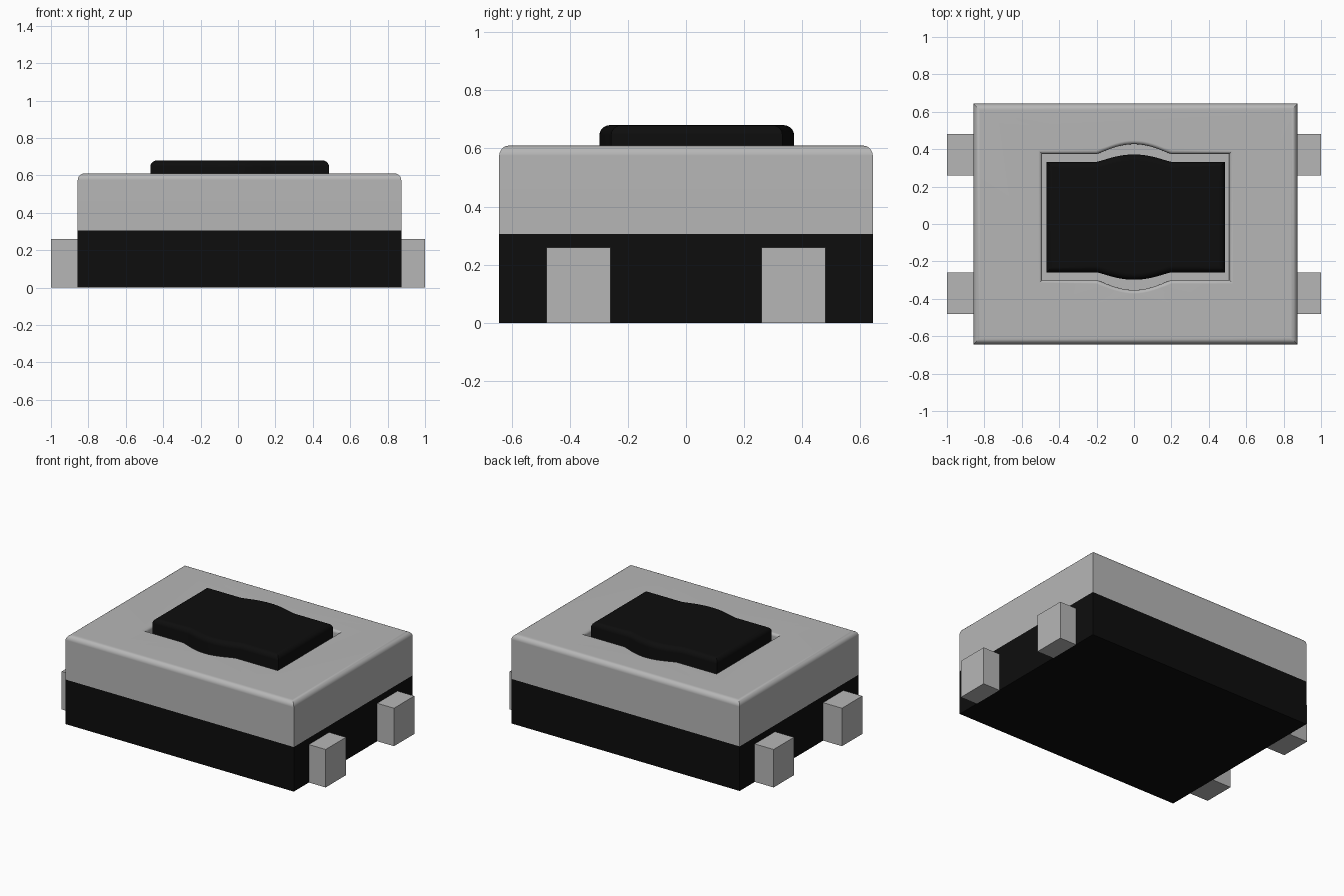
import bpy, bmesh, math

cube = bpy.data.objects.get("Cube")
if cube:
    bpy.data.objects.remove(cube, do_unlink=True)


def material(name, value, rough):
    m = bpy.data.materials.new(name)
    m.use_nodes = True
    col = (value, value, value, 1)
    m.diffuse_color = col
    bsdf = m.node_tree.nodes["Principled BSDF"]
    bsdf.inputs["Base Color"].default_value = col
    bsdf.inputs["Roughness"].default_value = rough
    return m


GREY = material("metal grey", 0.47, 0.5)
BLACK = material("black plastic", 0.004, 0.6)

# Main dimensions
X0, X1, Y = -0.857, 0.873, 0.643      # housing footprint
SPLIT, TOP = 0.305, 0.61              # cover seam and cover top
FLOOR, CAP = 0.56, 0.68               # recess floor and button top


def finish(name, bm, mat, smooth=False):
    bmesh.ops.recalc_face_normals(bm, faces=bm.faces)
    me = bpy.data.meshes.new(name)
    bm.to_mesh(me)
    bm.free()
    me.materials.append(mat)
    ob = bpy.data.objects.new(name, me)
    bpy.context.collection.objects.link(ob)
    if smooth:
        bpy.ops.object.select_all(action='DESELECT')
        ob.select_set(True)
        bpy.context.view_layer.objects.active = ob
        bpy.ops.object.shade_smooth_by_angle(angle=math.radians(32))
        mod = ob.modifiers.new("flat faces keep their normals", 'WEIGHTED_NORMAL')
        mod.keep_sharp = True
    return ob


def box(name, x0, x1, y0, y1, z0, z1, mat):
    bm = bmesh.new()
    bmesh.ops.create_cube(bm, size=1)
    for v in bm.verts:
        v.co.x = x0 if v.co.x < 0 else x1
        v.co.y = y0 if v.co.y < 0 else y1
        v.co.z = z0 if v.co.z < 0 else z1
    return finish(name, bm, mat)


def rect(d):
    """Housing outline shrunk by d."""
    return [(X0 + d, -Y + d), (X1 - d, -Y + d), (X1 - d, Y - d), (X0 + d, Y - d)]


def bulged(hx, hy, bulge, n=16):
    """Rectangle with a soft bulge in the middle of its front and back sides."""
    cx, cy, w = 0.009, 0.037, 0.2
    arc = []
    for i in range(n + 1):
        t = -1 + 2 * i / n
        arc.append((w * t, hy + bulge * (1 - t * t) ** 1.25))
    front = [(x, cy - y) for x, y in arc]
    back = [(x, cy + y) for x, y in reversed(arc)]
    return ([(cx - hx, cy - hy)] + front + [(cx + hx, cy - hy), (cx + hx, cy + hy)]
            + back + [(cx - hx, cy + hy)])


def ring(bm, pts, z):
    return [bm.verts.new((x, y, z)) for x, y in pts]


def bridge(bm, rings):
    for a, b in zip(rings, rings[1:]):
        for i in range(len(a)):
            j = (i + 1) % len(a)
            bm.faces.new((a[i], a[j], b[j], b[i]))


def quarter(r, steps=5):
    """Inset and drop below the top along a rounded edge, bottom to top."""
    angles = [math.pi / 2 * i / steps for i in range(steps + 1)]
    return [(r * (1 - math.cos(a)), r * (1 - math.sin(a))) for a in angles]


# Plastic base
box("base", X0, X1, -Y, Y, 0, SPLIT, BLACK)

# Metal cover: rounded top edge, shaped recess with a rounded rim
bm = bmesh.new()
outer = [ring(bm, rect(0), SPLIT)]
outer += [ring(bm, rect(d), TOP - drop) for d, drop in quarter(0.035)]
bridge(bm, outer)
bm.faces.new(outer[0])
hole = [ring(bm, bulged(0.50, 0.337, 0.053), FLOOR)]
hole += [ring(bm, bulged(0.50 + d, 0.337 + d, 0.053), TOP - drop)
         for d, drop in quarter(0.02)]
bridge(bm, hole)
bm.faces.new(hole[0])
rim = set(outer[-1]) | set(hole[-1])
edges = [e for e in bm.edges if e.verts[0] in rim and e.verts[1] in rim]
bmesh.ops.triangle_fill(bm, use_beauty=True, edges=edges, normal=(0, 0, 1))
finish("cover", bm, GREY, smooth=True)

# Push button standing in the recess
bm = bmesh.new()
rings = [ring(bm, bulged(0.478, 0.295, 0.04), FLOOR - 0.02)]
rings += [ring(bm, bulged(0.478 - d, 0.295 - d, 0.04), CAP - drop)
          for d, drop in quarter(0.035)]
bridge(bm, rings)
bm.faces.new(rings[0])
bm.faces.new(rings[-1])
finish("button", bm, BLACK, smooth=True)

# Four terminals, two on each side
for side, xa, xb in (("right", -1.0, X0), ("left", X1, 1.0)):
    for end, y0 in (("front", -0.48), ("back", 0.26)):
        box(f"{end}_{side}_terminal", xa, xb, y0, y0 + 0.22, 0, 0.26, GREY)
